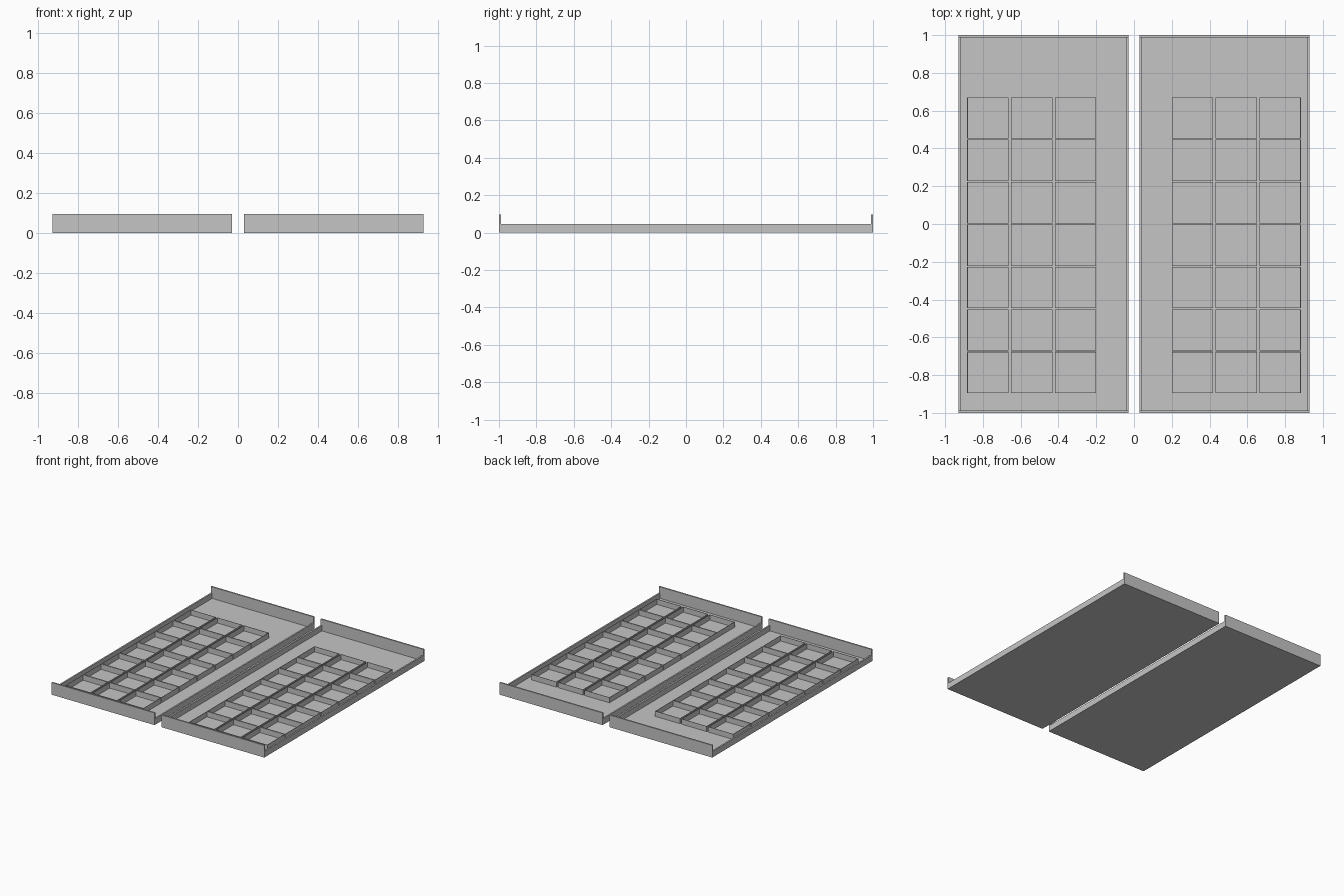
import bpy

if "Cube" in bpy.data.objects:
    bpy.data.objects.remove(bpy.data.objects["Cube"])

grey = bpy.data.materials.new("light grey")
grey.diffuse_color = (0.56, 0.56, 0.56, 1)
grey.use_nodes = True
grey.node_tree.nodes["Principled BSDF"].inputs["Base Color"].default_value = grey.diffuse_color

# Main dimensions
X_IN, X_OUT = 0.03, 0.93      # inner and outer side of a tray
RIM = 0.012                   # rim thickness
FLOOR, SIDE_H, END_H = 0.005, 0.047, 0.096
CELL, WALL = 0.219, 0.003     # compartment size and wall thickness
PITCH_X, PITCH_Y = 0.232, 0.2245
GRID_X, GRID_Y = 0.2, -0.895  # grid corner


def make_mesh(name, verts, faces):
    mesh = bpy.data.meshes.new(name)
    mesh.from_pydata(verts, [], faces)
    mesh.materials.append(grey)
    obj = bpy.data.objects.new(name, mesh)
    bpy.context.collection.objects.link(obj)
    # the second tray mirrors the first
    obj.modifiers.new("mirror", 'MIRROR').use_mirror_merge = False
    return obj


def box(name, x0, x1, y0, y1, z0, z1):
    verts = [(x, y, z) for z in (z0, z1)
             for x, y in ((x0, y0), (x1, y0), (x1, y1), (x0, y1))]
    faces = [(3, 2, 1, 0), (4, 5, 6, 7)]
    faces += [(i, (i + 1) % 4, (i + 1) % 4 + 4, i + 4) for i in range(4)]
    return make_mesh(name, verts, faces)


def frame(name, x0, y0, size, wall, z0, z1):
    """Open square frame with thin walls."""
    verts = []
    for z in (z0, z1):
        for d in (0, wall):
            a, b = d, size - d
            verts += [(x0 + x, y0 + y, z) for x, y in ((a, a), (b, a), (b, b), (a, b))]
    faces = []
    for i in range(4):
        j = (i + 1) % 4
        faces += [(i, j, j + 8, i + 8),             # outside
                  (j + 4, i + 4, i + 12, j + 12),   # inside
                  (i + 8, j + 8, j + 12, i + 12),   # top
                  (j, i, i + 4, j + 4)]             # bottom
    return make_mesh(name, verts, faces)


# Tray floor, low side rims and tall end walls
box("tray_floor", X_IN, X_OUT, -1, 1, 0, FLOOR)
box("inner_side_rim", X_IN, X_IN + RIM, -1 + RIM, 1 - RIM, FLOOR, SIDE_H)
box("outer_side_rim", X_OUT - RIM, X_OUT, -1 + RIM, 1 - RIM, FLOOR, SIDE_H)
box("front_end_wall", X_IN, X_OUT, -1, -1 + RIM, FLOOR, END_H)
box("back_end_wall", X_IN, X_OUT, 1 - RIM, 1, FLOOR, END_H)

# Three by seven compartments
for col in range(3):
    for row in range(7):
        frame(f"compartment_{col + 1}_{row + 1}", GRID_X + col * PITCH_X,
              GRID_Y + row * PITCH_Y, CELL, WALL, FLOOR, SIDE_H)
